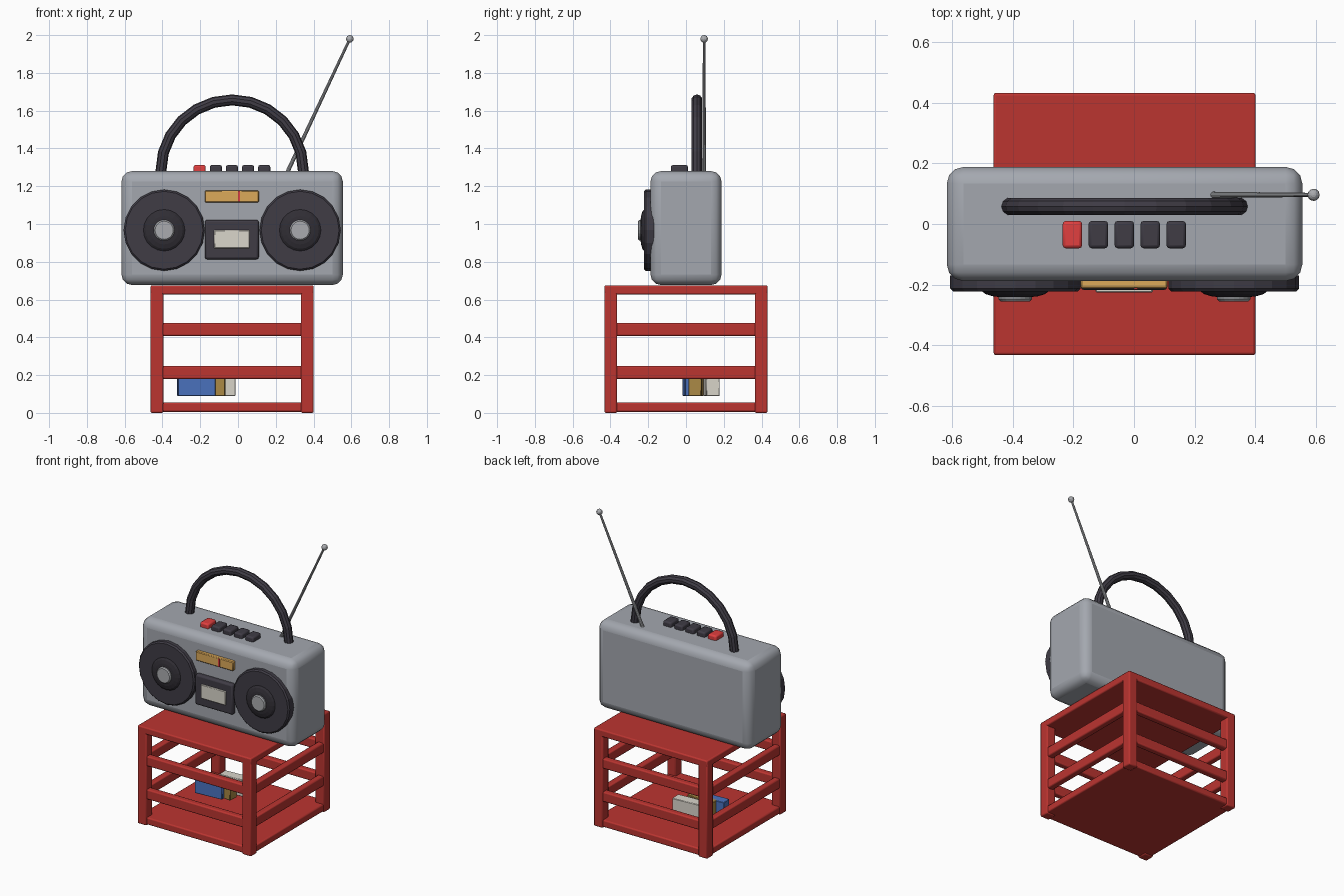
import bpy, bmesh, math
from mathutils import Vector

if "Cube" in bpy.data.objects:
    bpy.data.objects.remove(bpy.data.objects["Cube"])

CX = -0.031  # shared centre line of crate and radio


def material(name, rgb):
    m = bpy.data.materials.new(name)
    m.diffuse_color = (*rgb, 1)
    m.use_nodes = True
    m.node_tree.nodes["Principled BSDF"].inputs["Base Color"].default_value = m.diffuse_color
    return m


RED = material("crate_red", (0.50, 0.035, 0.03))
BLACK = material("black_plastic", (0.05, 0.045, 0.06))
DARK = material("cone_black", (0.03, 0.027, 0.035))
GREY = material("body_grey", (0.37, 0.39, 0.43))
METAL = material("metal", (0.40, 0.41, 0.43))
AMBER = material("amber", (0.72, 0.40, 0.10))
BUTTON = material("button_red", (0.75, 0.05, 0.05))
CREAM = material("cream", (0.70, 0.67, 0.60))
BLUE = material("blue", (0.07, 0.17, 0.52))
TAN = material("tan", (0.40, 0.25, 0.06))


def finish(name, bm, mat, bevel=0, segments=2, smooth=True):
    me = bpy.data.meshes.new(name)
    bmesh.ops.recalc_face_normals(bm, faces=bm.faces[:])
    bm.to_mesh(me)
    bm.free()
    ob = bpy.data.objects.new(name, me)
    bpy.context.collection.objects.link(ob)
    me.materials.append(mat)
    if bevel:
        mod = ob.modifiers.new("Bevel", "BEVEL")
        mod.width, mod.segments = bevel, segments
    if smooth:
        bpy.ops.object.select_all(action="DESELECT")
        ob.select_set(True)
        bpy.context.view_layer.objects.active = ob
        bpy.ops.object.shade_smooth_by_angle(angle=math.radians(30))
    return ob


def box(name, lo, hi, mat, bevel=0.008, segments=2, turn=0):
    bm = bmesh.new()
    bmesh.ops.create_cube(bm, size=1)
    bmesh.ops.scale(bm, vec=[b - a for a, b in zip(lo, hi)], verts=bm.verts)
    ob = finish(name, bm, mat, bevel, segments)
    ob.location = [(a + b) / 2 for a, b in zip(lo, hi)]
    ob.rotation_euler.z = math.radians(turn)
    return ob


def lathe_front(name, x, z, profile, mat, sides=20):
    """Closed stack of rings (radius, y) around a front-to-back axis."""
    bm = bmesh.new()
    rings = [[bm.verts.new((x + r * math.cos(2 * math.pi * i / sides), y,
                            z + r * math.sin(2 * math.pi * i / sides)))
              for i in range(sides)] for r, y in profile]
    for a, b in zip(rings, rings[1:]):
        for i in range(sides):
            j = (i + 1) % sides
            bm.faces.new((a[i], a[j], b[j], b[i]))
    bm.faces.new(rings[0])
    bm.faces.new(rings[-1])
    return finish(name, bm, mat, smooth=False)


# Crate: solid floor and lid, corner posts, two rails per side
H = 0.432
box("crate_floor", (CX - H + .006, -H + .006, 0.006), (CX + H - .006, H - .006, 0.055), RED)
box("crate_lid", (CX - H, -H, 0.627), (CX + H, H, 0.675), RED)
for sx in (-1, 1):
    for sy in (-1, 1):
        px, py = CX + sx * (H - .034), sy * (H - .034)
        box("crate_post", (px - .034, py - .034, 0), (px + .034, py + .034, 0.66), RED)
for z0, z1 in ((0.18, 0.248), (0.408, 0.476)):
    for s in (-1, 1):
        c = s * (H - .028)
        box("crate_rail_x", (CX - H + .03, c - .022, z0), (CX + H - .03, c + .022, z1), RED)
        box("crate_rail_y", (CX + c - .022, -H + .03, z0), (CX + c + .022, H - .03, z1), RED)

# Tape cases inside the crate
box("tape_case_blue", (-0.32, -0.012, 0.09), (-0.12, 0.055, 0.205), BLUE, 0.003, 1, 4)
box("tape_case_tan", (-0.265, 0.02, 0.09), (-0.067, 0.088, 0.205), TAN, 0.003, 1, -4)
box("tape_case_cream", (-0.212, 0.10, 0.09), (-0.016, 0.172, 0.205), CREAM, 0.003, 1, 4)

# Radio body
box("radio_body", (CX - .586, -0.188, 0.677), (CX + .586, 0.188, 1.28), GREY, 0.055, 3)

# Speakers
for s in (-1, 1):
    x, z = CX + s * 0.36, 0.967
    lathe_front("speaker_rim", x, z, [(.215, -.17), (.215, -.213), (.206, -.222)], BLACK)
    lathe_front("speaker_cone", x, z, [(.11, -.21), (.11, -.222), (.098, -.231),
                                       (.075, -.238), (.05, -.241)], DARK)
    lathe_front("speaker_cap", x, z, [(.055, -.23), (.055, -.248), (.048, -.255)], METAL)

# Tape deck and tuning dial
box("tape_deck", (-0.176, -0.218, 0.813), (0.11, -0.17, 1.022), BLACK, 0.012)
box("tape_window", (-0.127, -0.226, 0.871), (0.062, -0.20, 0.968), CREAM, 0.004, 1)
box("dial", (-0.176, -0.212, 1.114), (0.11, -0.17, 1.178), AMBER, 0.005, 1)
box("dial_needle", (0.0, -0.216, 1.118), (0.011, -0.20, 1.174), BUTTON, 0)

# Buttons
for i in range(5):
    x = -0.203 + i * 0.0855
    box("button", (x - .032, -0.08, 1.26), (x + .032, 0.01, 1.312),
        BUTTON if i == 0 else BLACK, 0.01)

# Handle: half-circle tube
bm = bmesh.new()
N, S, R, r = 12, 10, 0.377, 0.029
path = [(math.pi * k / N, 0) for k in range(N + 1)]
path = [(0, -0.03)] + path + [(math.pi, -0.03)]
rings = []
for a, drop in path:
    ring = []
    for i in range(S):
        t = 2 * math.pi * i / S
        d = R + r * math.cos(t)
        ring.append(bm.verts.new((CX - d * math.cos(a), 0.058 + r * math.sin(t),
                                  1.28 + d * math.sin(a) + drop)))
    rings.append(ring)
for a, b in zip(rings, rings[1:]):
    for i in range(S):
        j = (i + 1) % S
        bm.faces.new((a[i], a[j], b[j], b[i]))
bm.faces.new(rings[0])
bm.faces.new(rings[-1])
finish("handle", bm, BLACK, smooth=False)

# Antenna: tapered rod with a ball tip
base, tip = Vector((0.25, 0.096, 1.25)), Vector((0.592, 0.096, 1.98))
bm = bmesh.new()
bmesh.ops.create_cone(bm, cap_ends=True, segments=10, radius1=0.011, radius2=0.007,
                      depth=(tip - base).length)
rod = finish("antenna_rod", bm, METAL, smooth=False)
rod.location = (base + tip) / 2
rod.rotation_euler = (tip - base).to_track_quat("Z", "Y").to_euler()
bm = bmesh.new()
bmesh.ops.create_uvsphere(bm, u_segments=12, v_segments=8, radius=0.02)
finish("antenna_tip", bm, METAL, smooth=False).location = tip
